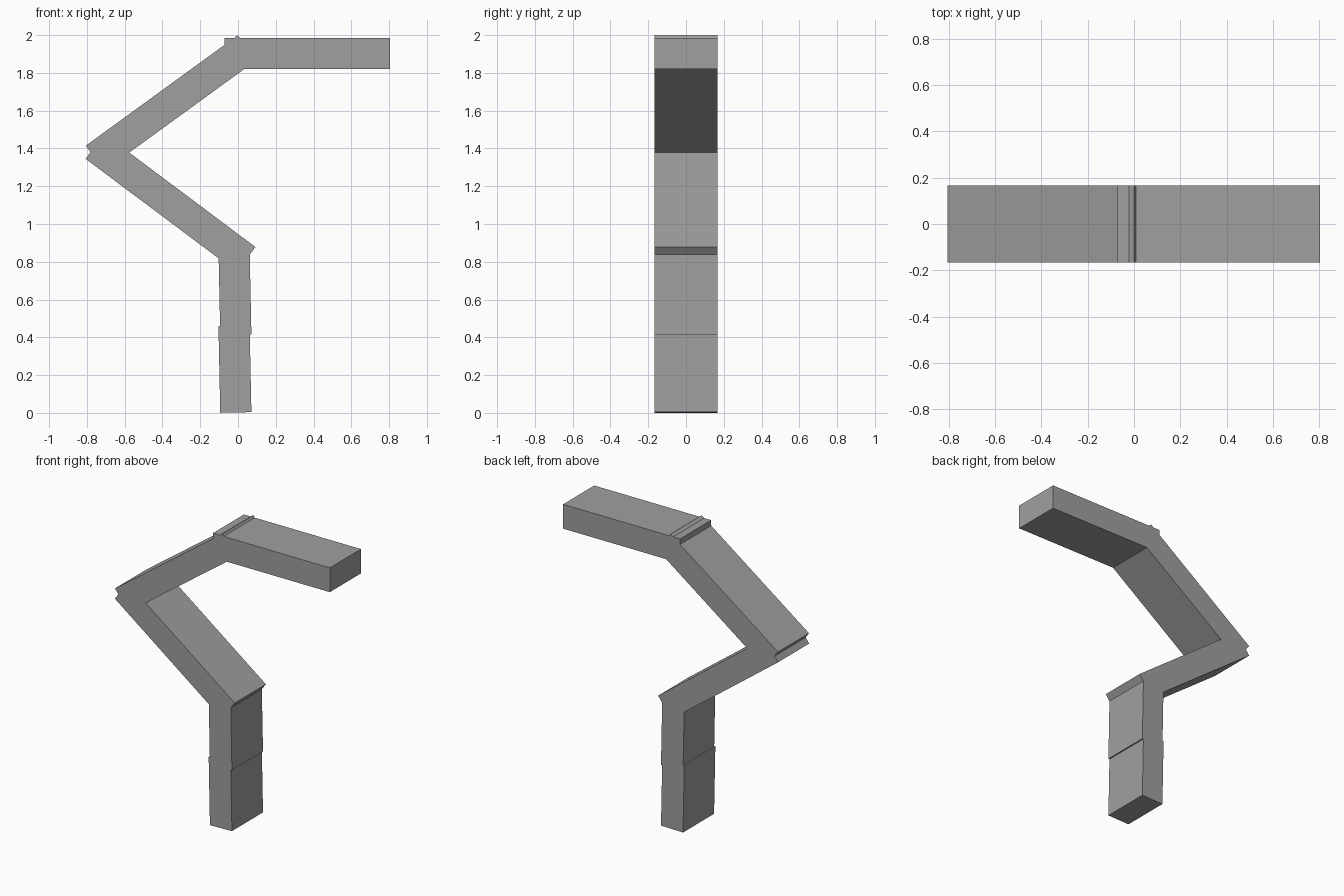
import bpy, math
from mathutils import Vector

old = bpy.data.objects.get("Cube")
if old:
    bpy.data.objects.remove(old, do_unlink=True)

WIDTH, THICK = 0.333, 0.165

grey = bpy.data.materials.new("mid_grey")
grey.use_nodes = True
colour = (0.35, 0.35, 0.35, 1.0)
grey.diffuse_color = colour
grey.node_tree.nodes["Principled BSDF"].inputs["Base Color"].default_value = colour


def beam(name, corner, length, angle):
    """Box beam in the XZ plane: starts at its right-hand corner and runs along
    the angle (degrees), with its thickness lying to the left of that direction."""
    a = math.radians(angle)
    along = Vector((math.cos(a), 0, math.sin(a)))
    left = Vector((-math.sin(a), 0, math.cos(a)))
    centre = Vector((corner[0], 0, corner[1])) + along * length / 2 + left * THICK / 2
    bpy.ops.mesh.primitive_cube_add(size=1, location=centre)
    ob = bpy.context.object
    ob.name = ob.data.name = name
    ob.scale = (length, WIDTH, THICK)
    ob.rotation_euler = (0, -a, 0)
    bpy.ops.object.transform_apply(location=False, rotation=True, scale=True)
    ob.data.materials.append(grey)
    return ob


# Two short, slightly leaning post sections that overlap
beam("lower_post", (0.071, 0.004), 0.46, 91.2)
beam("upper_post", (0.071, 0.416), 0.46, 91.2)
# Two long slanted arms meeting at the elbow
beam("lower_arm", (-0.807, 1.345), 1.0, -36.8)
beam("upper_arm", (-0.709, 1.281), 0.995, 36.0)
# Level arm on top
beam("top_arm", (-0.072, 1.82), 0.877, 0)
